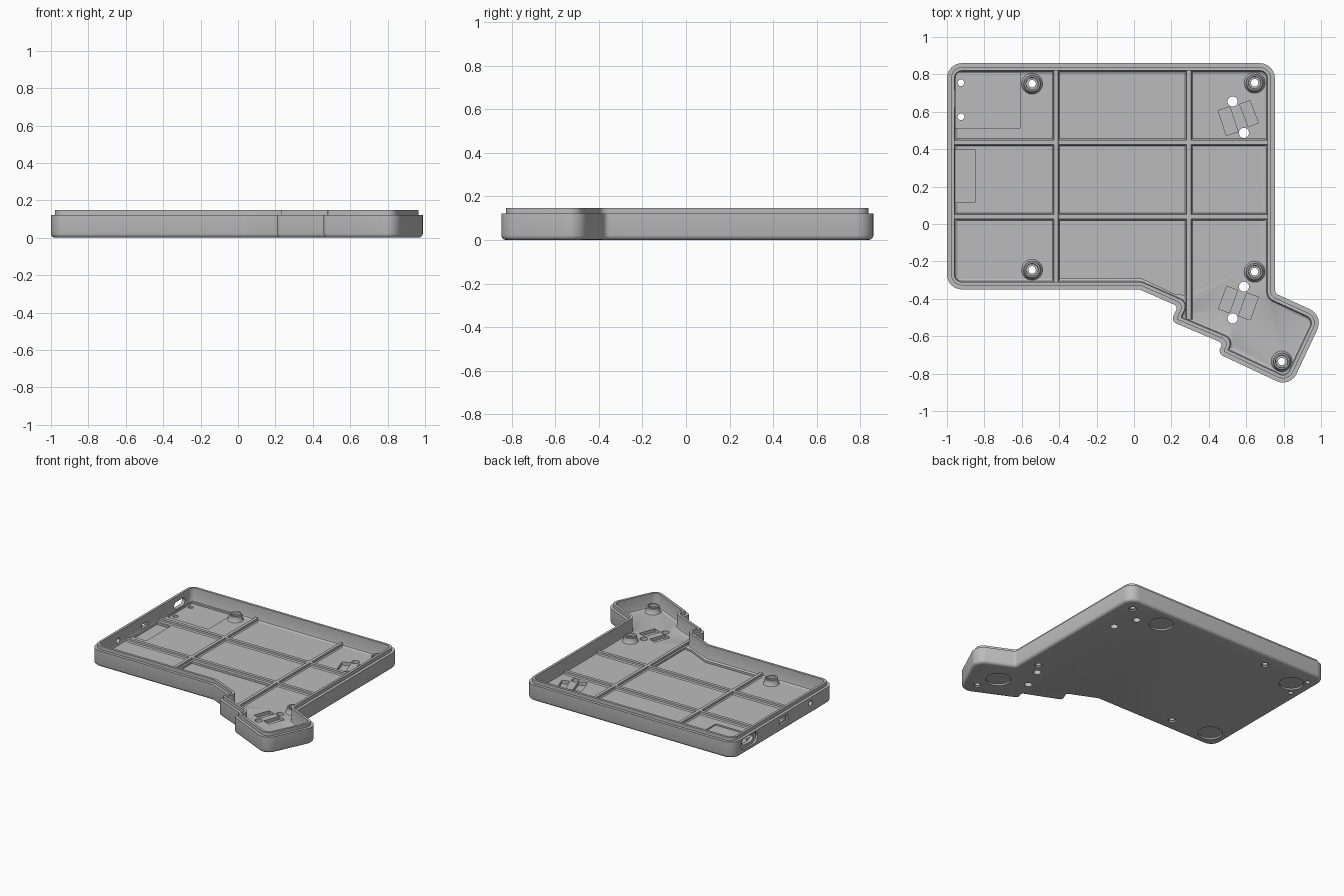
import bpy, bmesh, math
from mathutils import Vector, Matrix

cube = bpy.data.objects.get("Cube")
if cube:
    bpy.data.objects.remove(cube, do_unlink=True)

grey = bpy.data.materials.new("plain grey")
grey.use_nodes = True
GREY = (0.5, 0.5, 0.5, 1)
grey.diffuse_color = GREY
grey.node_tree.nodes["Principled BSDF"].inputs["Base Color"].default_value = GREY

FLOOR = 0.04

# Plan corners, counter-clockwise, with corner radius
PLAN = [(-1, -0.35, 0.08), (0.03, -0.35, 0.05), (0.235, -0.44, 0.02), (0.197, -0.52, 0.03),
        (0.475, -0.637, 0.02), (0.447, -0.692, 0.03), (0.835, -0.874, 0.08),
        (1.015, -0.49, 0.08), (0.753, -0.37, 0.03), (0.753, 0.86, 0.08), (-1, 0.86, 0.08)]


def plan_ring(inset, steps=6):
    """Rounded plan outline, moved inward by inset."""
    pts = [Vector(c[:2]) for c in PLAN]
    ring = []
    for i, p in enumerate(pts):
        a = (p - pts[i - 1]).normalized()
        b = (pts[(i + 1) % len(pts)] - p).normalized()
        turn = a.cross(b)
        na, nb = Vector((-a.y, a.x)), Vector((-b.y, b.x))
        bis = (na + nb) / (1 + na.dot(nb))
        r = PLAN[i][2]
        r = max(r - inset, 0.006) if turn > 0 else r + 0.6 * inset
        side = 1 if turn > 0 else -1
        centre = p + bis * inset + bis * r * side
        start = math.atan2(-na.y * side, -na.x * side)
        sweep = math.atan2(turn, a.dot(b))
        for k in range(steps + 1):
            t = start + sweep * k / steps
            ring.append(centre + Vector((math.cos(t), math.sin(t))) * r)
    return ring


def finish(bm, name, angle=30):
    bmesh.ops.recalc_face_normals(bm, faces=bm.faces)
    mesh = bpy.data.meshes.new(name)
    bm.to_mesh(mesh)
    bm.free()
    mesh.materials.append(grey)
    ob = bpy.data.objects.new(name, mesh)
    bpy.context.collection.objects.link(ob)
    return ob


def stack(name, rings):
    """Skin a list of 3D rings and cap both ends."""
    bm = bmesh.new()
    rows = [[bm.verts.new(p) for p in ring] for ring in rings]
    for lo, hi in zip(rows, rows[1:]):
        for i in range(len(lo)):
            bm.faces.new((lo[i - 1], lo[i], hi[i], hi[i - 1]))
    bm.faces.new(rows[0][::-1])
    bm.faces.new(rows[-1])
    return finish(bm, name)


def circle(x, y, z, r, n=32):
    return [Vector((x + r * math.cos(2 * math.pi * k / n), y + r * math.sin(2 * math.pi * k / n), z))
            for k in range(n)]


def smooth(ob):
    bpy.ops.object.select_all(action='DESELECT')
    ob.select_set(True)
    bpy.context.view_layer.objects.active = ob
    bpy.ops.object.shade_smooth_by_angle(angle=math.radians(32))


def cut(target, cutter):
    """Subtract a cutter and throw it away."""
    mod = target.modifiers.new("cut", 'BOOLEAN')
    mod.operation, mod.solver, mod.object = 'DIFFERENCE', 'EXACT', cutter
    bpy.context.view_layer.objects.active = target
    bpy.ops.object.modifier_apply(modifier=mod.name)
    bpy.data.objects.remove(cutter, do_unlink=True)


def prism(points, z0, z1):
    return stack("cutter", [[Vector((x, y, z)) for x, y in points] for z in (z0, z1)])


def box(x, y, w, d, z0, z1, turn=0):
    rot = Matrix.Rotation(math.radians(turn), 2)
    corners = [rot @ Vector((sx * w / 2, sy * d / 2))
               for sx, sy in ((-1, -1), (1, -1), (1, 1), (-1, 1))]
    return prism([(x + c.x, y + c.y) for c in corners], z0, z1)


def drill(x, y, r, z0, z1):
    return stack("cutter", [circle(x, y, z0, r), circle(x, y, z1, r)])


def port(y, z, w, h, x0, x1):
    """Rounded slot running through the side wall along x."""
    r = h / 2
    loop = []
    for k in range(18):
        t = 2 * math.pi * (k + 0.5) / 18
        off = (w / 2 - r) * (1 if math.cos(t) > 0 else -1)
        loop.append((y + off + r * math.cos(t), z + r * math.sin(t)))
    return stack("cutter", [[Vector((x, a, b)) for a, b in loop] for x in (x0, x1)])


# Tray: bottom, rounded edge, outer wall, stepped lip, inner wall, floor
LAYERS = [(0.022, 0), (0.011, 0.003), (0.003, 0.011), (0, 0.022), (0, 0.122), (0.022, 0.122),
          (0.022, 0.148), (0.04, 0.148), (0.04, 0.06), (0.044, 0.047), (0.055, FLOOR)]
tray = stack("tray", [[Vector((p.x, p.y, z)) for p in plan_ring(d)] for d, z in LAYERS])

# Floor pockets
cut(tray, prism([(-0.4, 0.018), (-0.4, -0.29), (0.04, -0.29), (0.22, -0.375),
                 (0.278, -0.38), (0.278, 0.018)], 0.025, 0.06))
cut(tray, box(-0.782, 0.662, 0.345, 0.295, 0.03, 0.05))
cut(tray, box(-0.905, 0.257, 0.11, 0.285, 0.025, 0.05))

# Switch pockets, two mirrored pairs
for x, y, w, d, turn in ((0.503, 0.55, 0.066, 0.14, 18), (0.615, 0.59, 0.058, 0.128, 21),
                         (0.503, -0.404, 0.062, 0.128, -20), (0.612, -0.441, 0.066, 0.13, -20)):
    cut(tray, box(x, y, w, d, 0.015, 0.06, turn))

# Through holes in the floor
for x, y, r in ((0.527, 0.655, 0.027), (0.588, 0.487, 0.027), (0.588, -0.335, 0.027),
                (0.527, -0.505, 0.027), (-0.925, 0.755, 0.018), (-0.925, 0.573, 0.018)):
    cut(tray, drill(x, y, r, -0.05, 0.06))

# Round recesses for the feet
for x, y in ((0.36, 0.72), (0.73, -0.58), (-0.85, 0.67), (-0.86, -0.21)):
    cut(tray, drill(x, y, 0.085, -0.05, 0.012))

# Side ports
cut(tray, port(0.67, 0.075, 0.2, 0.085, -1.1, -0.985))
cut(tray, port(0.67, 0.08, 0.13, 0.055, -1.1, -0.9))
cut(tray, box(-1.0, 0.255, 0.03, 0.1, 0.05, 0.1))
cut(tray, box(-1.0, 0.255, 0.15, 0.07, 0.06, 0.09))
cut(tray, port(-0.065, 0.08, 0.04, 0.04, -1.1, -0.9))

# Screw posts with stepped bores
POSTS = [(-0.545, 0.75), (0.645, 0.755), (-0.545, -0.245), (0.645, -0.255), (0.79, -0.735)]
for n, (x, y) in enumerate(POSTS):
    cut(tray, drill(x, y, 0.028, -0.05, 0.06))
    shape = [(0.028, 0.01), (0.056, 0.03), (0.056, FLOOR), (0.049, 0.05), (0.046, 0.078), (0.042, 0.082),
             (0.034, 0.082), (0.032, 0.065), (0.02, 0.065), (0.02, 0.01)]
    bm = bmesh.new()
    rows = [[bm.verts.new(p) for p in circle(x, y, z, r)] for r, z in shape]
    for i, row in enumerate(rows):
        for k in range(len(row)):
            bm.faces.new((rows[i - 1][k - 1], rows[i - 1][k], row[k], row[k - 1]))
    smooth(finish(bm, f"screw_post_{n + 1}"))
smooth(tray)


# Stiffening ribs with sloped flanks
def rib(name, x0, y0, x1, y1, top=0.062):
    rings = []
    for half, z in ((0.02, FLOOR - 0.012), (0.02, FLOOR), (0.013, FLOOR + 0.008), (0.012, top)):
        side = Vector((half, 0)) if x0 == x1 else Vector((0, half))
        a, b = Vector((x0, y0)), Vector((x1, y1))
        rings.append([Vector((*p, z)) for p in (a - side, b - side, b + side, a + side)])
    return stack(name, rings)


rib("rib_right", -0.417, -0.313, -0.417, 0.82)
rib("rib_left", 0.294, -0.51, 0.294, 0.82)
rib("rib_back", -0.96, 0.436, 0.713, 0.436)
rib("rib_front", -0.96, 0.04, 0.713, 0.04)
